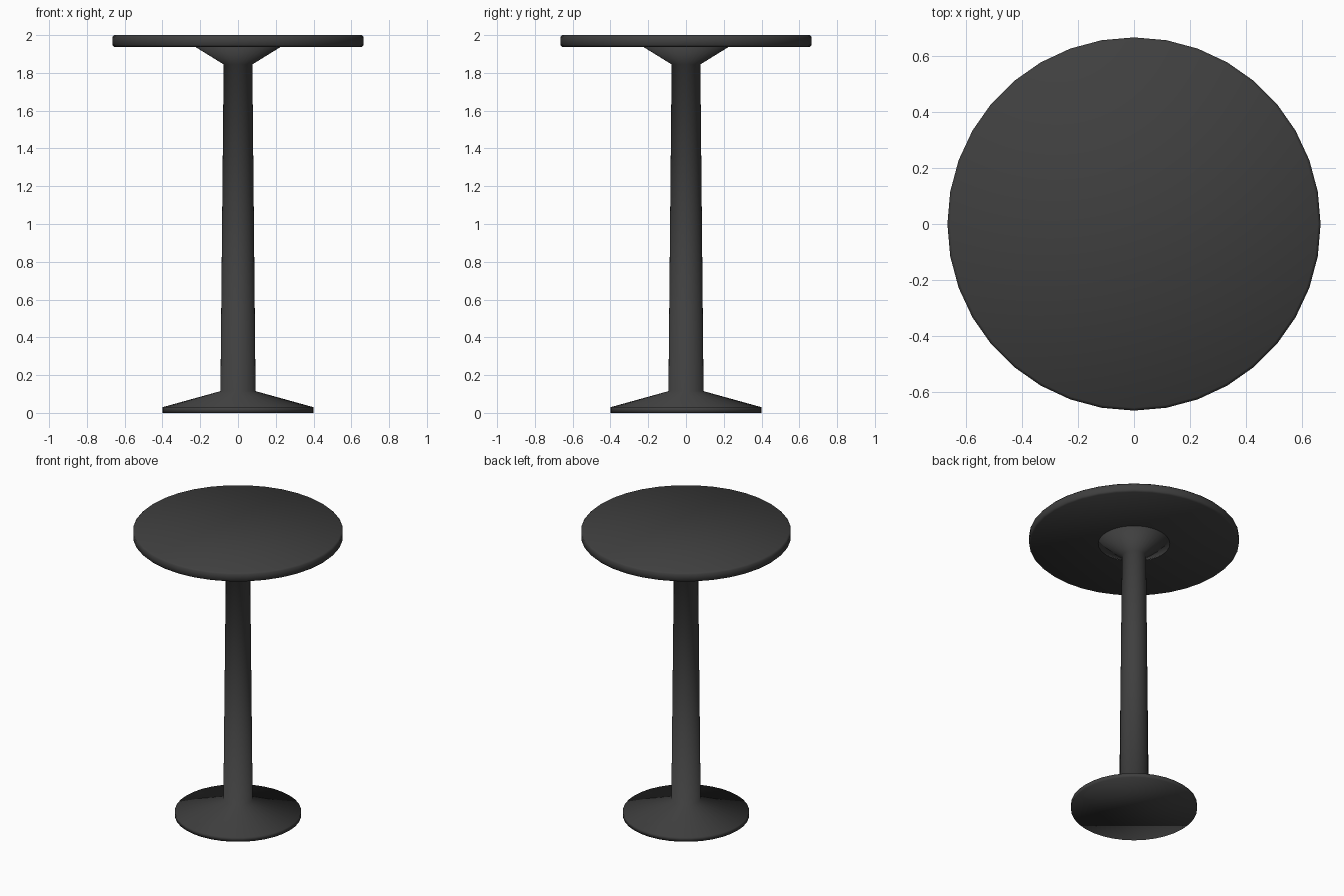
import bpy
import bmesh
from math import cos, sin, tau

cube = bpy.data.objects.get("Cube")
if cube:
    bpy.data.objects.remove(cube)

SIDES = 36

charcoal = bpy.data.materials.new("charcoal")
charcoal.use_nodes = True
colour = (0.05, 0.05, 0.05, 1)
charcoal.diffuse_color = colour
charcoal.node_tree.nodes["Principled BSDF"].inputs["Base Color"].default_value = colour


def lathe(name, profile):
    """Turn a (radius, height) profile, listed bottom to top, into a capped solid."""
    bm = bmesh.new()
    rings = [[bm.verts.new((r * cos(tau * i / SIDES), r * sin(tau * i / SIDES), z))
              for i in range(SIDES)] for r, z in profile]
    for low, high in zip(rings, rings[1:]):
        for i in range(SIDES):
            j = (i + 1) % SIDES
            bm.faces.new((low[i], low[j], high[j], high[i]))
    bm.faces.new(rings[0][::-1])
    bm.faces.new(rings[-1])
    for face in bm.faces:
        face.smooth = True
    mesh = bpy.data.meshes.new(name)
    bm.to_mesh(mesh)
    bm.free()
    mesh.materials.append(charcoal)
    obj = bpy.data.objects.new(name, mesh)
    bpy.context.collection.objects.link(obj)
    return obj


# Pedestal: flat foot, sloping base, tapered column and flared support
lathe("pedestal", [(0.4, 0), (0.4, 0.03), (0.093, 0.115),
                   (0.076, 1.845), (0.23, 1.94)])

# Round top with softened rim
lathe("table_top", [(0.655, 1.938), (0.665, 1.948), (0.665, 1.99), (0.655, 2.0)])
